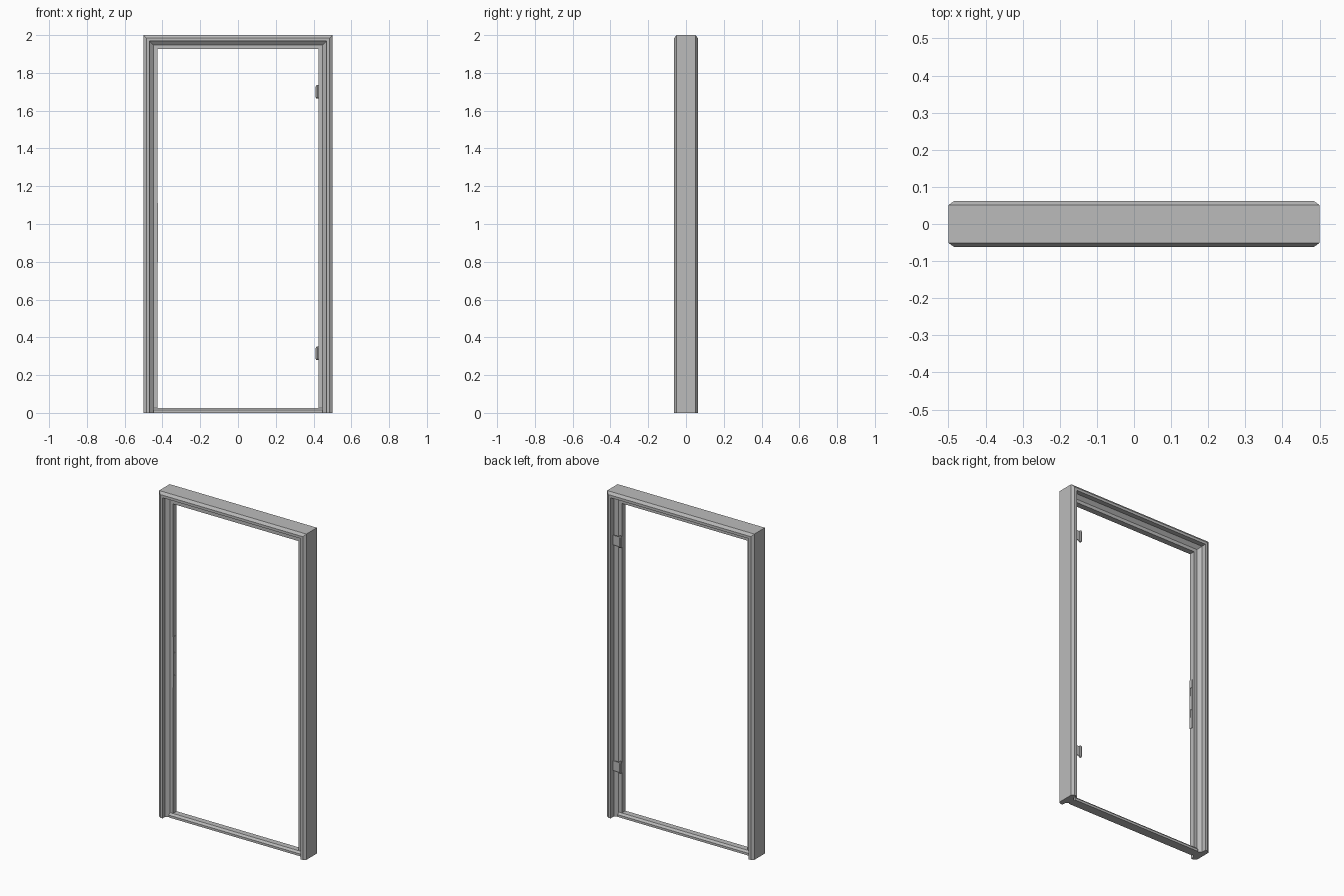
import bpy
import bmesh
from mathutils import Vector

cube = bpy.data.objects.get("Cube")
if cube:
    bpy.data.objects.remove(cube, do_unlink=True)

grey = bpy.data.materials.new("light_grey")
grey.use_nodes = True
colour = (0.5, 0.5, 0.5, 1)
grey.diffuse_color = colour
grey.node_tree.nodes["Principled BSDF"].inputs["Base Color"].default_value = colour


def loft(name, sections):
    """Skin matching closed cross-sections and cap both ends."""
    bm = bmesh.new()
    rings = [[bm.verts.new(p) for p in s] for s in sections]
    for a, b in zip(rings, rings[1:]):
        for i in range(len(a)):
            j = (i + 1) % len(a)
            bm.faces.new((a[i], a[j], b[j], b[i]))
    bm.faces.new(rings[0])
    bm.faces.new(rings[-1])
    bmesh.ops.recalc_face_normals(bm, faces=bm.faces)
    mesh = bpy.data.meshes.new(name)
    bm.to_mesh(mesh)
    bm.free()
    mesh.materials.append(grey)
    obj = bpy.data.objects.new(name, mesh)
    bpy.context.collection.objects.link(obj)
    return obj


def box(name, lo, hi):
    ring = [(lo[0], lo[1]), (hi[0], lo[1]), (hi[0], hi[1]), (lo[0], hi[1])]
    return loft(name, [[(x, y, z) for x, y in ring] for z in (lo[2], hi[2])])


# Frame profile: inset from the outer edge, depth; mirrored front to back
half = [(0, -0.051), (0.016, -0.0625), (0.032, -0.0625), (0.032, -0.04),
        (0.053, -0.022), (0.074, -0.022)]
profile = half + [(d, -y) if y < -0.03 else (d, 0.014)
                  for d, y in reversed(half)][0:1]
profile += [(0.053, 0.014), (0.032, 0.032)] + [(d, -y) for d, y in half[2::-1]]

# Jambs and head swept as one mitred frame
frame = loft("door_frame", [
    [(-0.5 + d, y, 0) for d, y in profile],
    [(-0.5 + d, y, 2 - d) for d, y in profile],
    [(0.5 - d, y, 2 - d) for d, y in profile],
    [(0.5 - d, y, 0) for d, y in profile],
])

# Threshold bar with sloped shoulders
sill = [(-0.032, 0), (-0.032, 0.014), (-0.022, 0.026), (0.014, 0.026),
        (0.024, 0.014), (0.024, 0)]
loft("threshold", [[(x, y, z) for y, z in sill] for x in (-0.447, 0.447)])

# Strike plate: rails and bars around the latch and bolt openings
px = (-0.427, -0.423)
for i, (y0, y1) in enumerate([(-0.021, -0.017), (-0.005, -0.001)]):
    box(f"strike_rail_{i + 1}", (px[0], y0, 0.80), (px[1], y1, 1.11))
for i, (z0, z1) in enumerate([(0.80, 0.87), (0.92, 1.01), (1.06, 1.11)]):
    box(f"strike_bar_{i + 1}", (px[0], -0.017, z0), (px[1], -0.005, z1))

# Hinges: leaf fixed in the rebate and a barrel with tapered ends
for label, z in (("lower", 0.315), ("upper", 1.70)):
    box(f"{label}_hinge_leaf", (0.42, 0.034, z - 0.03), (0.469, 0.039, z + 0.03))
    centre = Vector((0.421, 0.036))
    ring = [Vector((1, 0)), Vector((0.7, 0.7)), Vector((0, 1)), Vector((-0.7, 0.7))]
    ring += [-v for v in ring]
    steps = [(-0.036, 0.006), (-0.028, 0.01), (0.028, 0.01), (0.036, 0.006)]
    loft(f"{label}_hinge_barrel", [
        [((centre + v * r).x, (centre + v * r).y, z + dz) for v in ring]
        for dz, r in steps])
